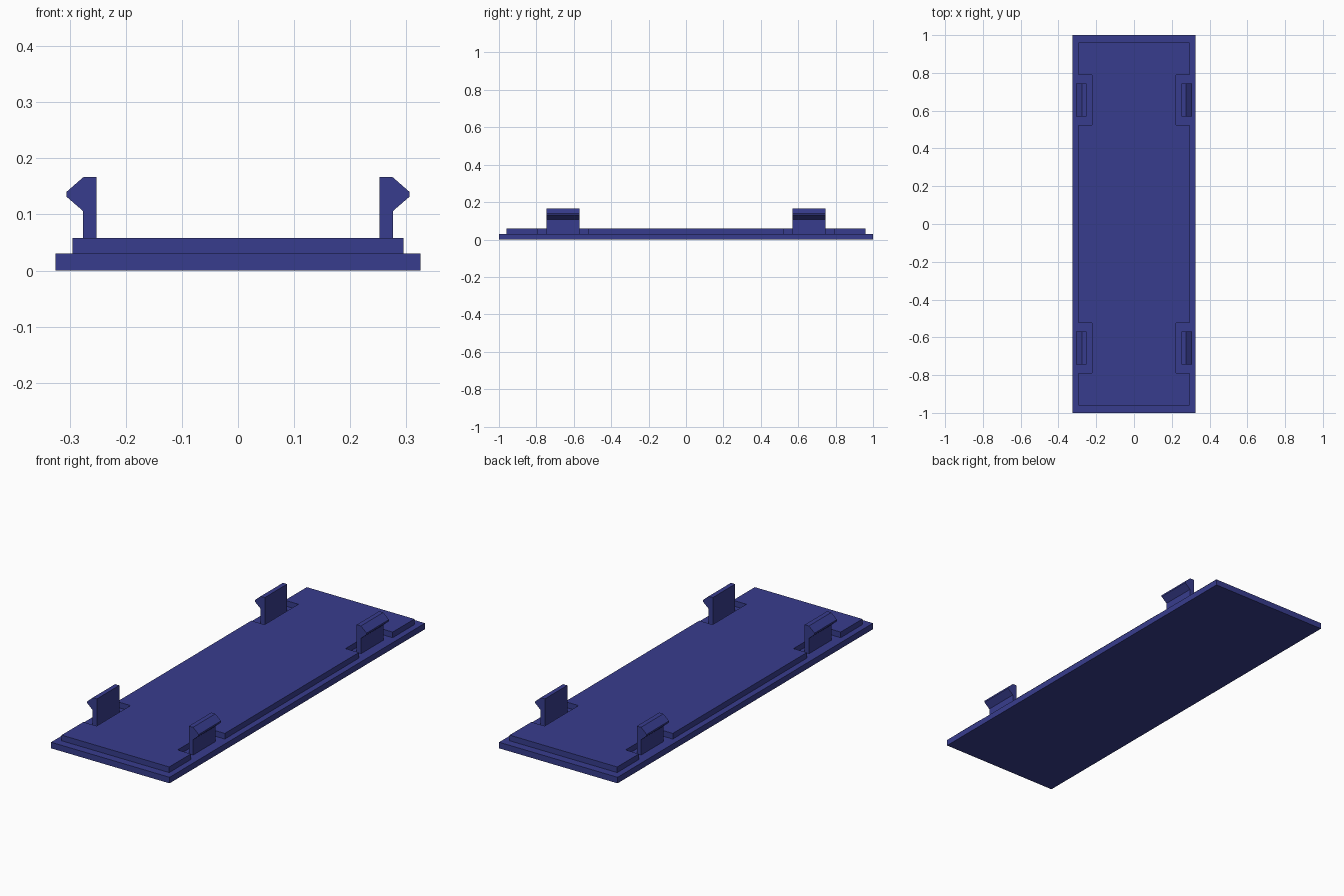
import bpy
import bmesh
from mathutils import Vector

if "Cube" in bpy.data.objects:
    bpy.data.objects.remove(bpy.data.objects["Cube"])

blue = bpy.data.materials.new("dark blue plastic")
blue.diffuse_color = (0.039, 0.046, 0.27, 1)
blue.use_nodes = True
blue.node_tree.nodes["Principled BSDF"].inputs["Base Color"].default_value = blue.diffuse_color


def extrude(name, points, direction):
    """Solid made by pushing a closed outline along a direction."""
    bm = bmesh.new()
    face = bm.faces.new([bm.verts.new(p) for p in points])
    moved = bmesh.ops.extrude_face_region(bm, geom=[face])["geom"]
    bmesh.ops.translate(bm, vec=Vector(direction),
                        verts=[v for v in moved if isinstance(v, bmesh.types.BMVert)])
    bmesh.ops.recalc_face_normals(bm, faces=bm.faces)
    mesh = bpy.data.meshes.new(name)
    bm.to_mesh(mesh)
    bm.free()
    mesh.materials.append(blue)
    obj = bpy.data.objects.new(name, mesh)
    bpy.context.collection.objects.link(obj)
    return obj


BASE_TOP, PANEL_TOP = 0.03, 0.058

# Base plate
extrude("base_plate",
        [(x, y, 0) for x, y in ((-0.325, -1), (0.325, -1), (0.325, 1), (-0.325, 1))],
        (0, 0, BASE_TOP))

# Raised panel, notched around each clip
edge, inner = 0.295, 0.222
right = [(edge, -0.96), (edge, -0.79), (inner, -0.79), (inner, -0.525), (edge, -0.525),
         (edge, 0.525), (inner, 0.525), (inner, 0.79), (edge, 0.79), (edge, 0.96)]
left = [(-x, y) for x, y in reversed(right)]
extrude("raised_panel", [(x, y, BASE_TOP) for x, y in right + left],
        (0, 0, PANEL_TOP - BASE_TOP))

# Snap clips with outward barbs
clip = [(0.252, BASE_TOP), (0.276, BASE_TOP), (0.276, 0.106), (0.306, 0.132),
        (0.306, 0.140), (0.275, 0.167), (0.252, 0.167)]
for side, side_name in ((1, "right"), (-1, "left")):
    for y, end_name in ((-0.745, "front"), (0.57, "back")):
        extrude(f"clip_{end_name}_{side_name}",
                [(side * x, y, z) for x, z in clip], (0, 0.175, 0))
